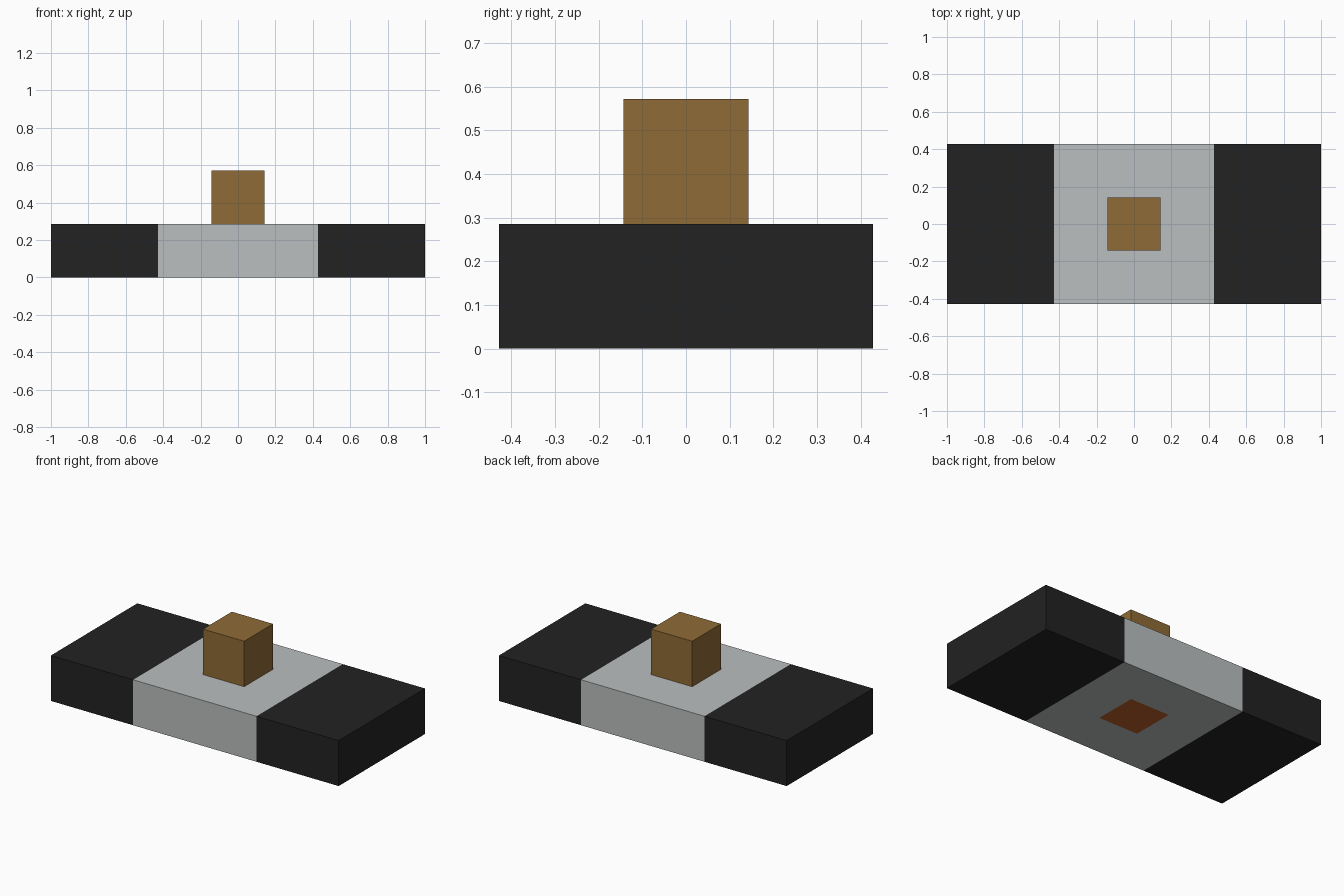
import bpy
import bmesh
from mathutils import Vector

U = 1 / 7  # module the whole model is laid out on

if "Cube" in bpy.data.objects:
    bpy.data.objects.remove(bpy.data.objects["Cube"], do_unlink=True)


def srgb(r, g, b):
    """Linear RGBA from 0-255 display values."""
    lin = [c / 12.92 if c <= 0.04045 else ((c + 0.055) / 1.055) ** 2.4
           for c in (r / 255, g / 255, b / 255)]
    return (*lin, 1)


def material(name, colour):
    mat = bpy.data.materials.new(name)
    mat.use_nodes = True
    mat.diffuse_color = colour
    mat.node_tree.nodes["Principled BSDF"].inputs["Base Color"].default_value = colour
    return mat


def box(bm, size, centre):
    made = bmesh.ops.create_cube(bm, size=1)["verts"]
    bmesh.ops.scale(bm, vec=size, verts=made)
    bmesh.ops.translate(bm, vec=centre, verts=made)


def finish(bm, name, materials):
    mesh = bpy.data.meshes.new(name)
    bm.to_mesh(mesh)
    bm.free()
    for mat in materials:
        mesh.materials.append(mat)
    obj = bpy.data.objects.new(name, mesh)
    bpy.context.collection.objects.link(obj)
    return obj


black = material("black", srgb(34, 34, 34))
grey = material("light grey", srgb(187, 191, 191))
brown = material("brown", srgb(143, 107, 54))
rust = material("rust orange", srgb(190, 95, 40))

# Base slab, cut into a grey middle and two black ends
bm = bmesh.new()
box(bm, (14 * U, 6 * U, 2 * U), (0, 0, U))
for side in (-1, 1):
    bmesh.ops.bisect_plane(bm, geom=bm.verts[:] + bm.edges[:] + bm.faces[:],
                           plane_co=Vector((side * 3 * U, 0, 0)), plane_no=Vector((1, 0, 0)))
bm.normal_update()
for face in bm.faces:
    face.material_index = 0 if abs(face.calc_center_median().x) > 3 * U else 1

# Square patch inset in the middle of the underside
under = [f for f in bm.faces if f.normal.z < -0.9 and f.material_index == 1]
bmesh.ops.inset_region(bm, faces=under, thickness=3 * U - 0.137, use_even_offset=True)
for face in under:
    face.material_index = 2
finish(bm, "base_slab", [black, grey, rust])

# Cube knob standing on the slab
bm = bmesh.new()
box(bm, (2 * U, 2 * U, 2 * U), (0, 0, 3 * U))
finish(bm, "top_knob", [brown])
